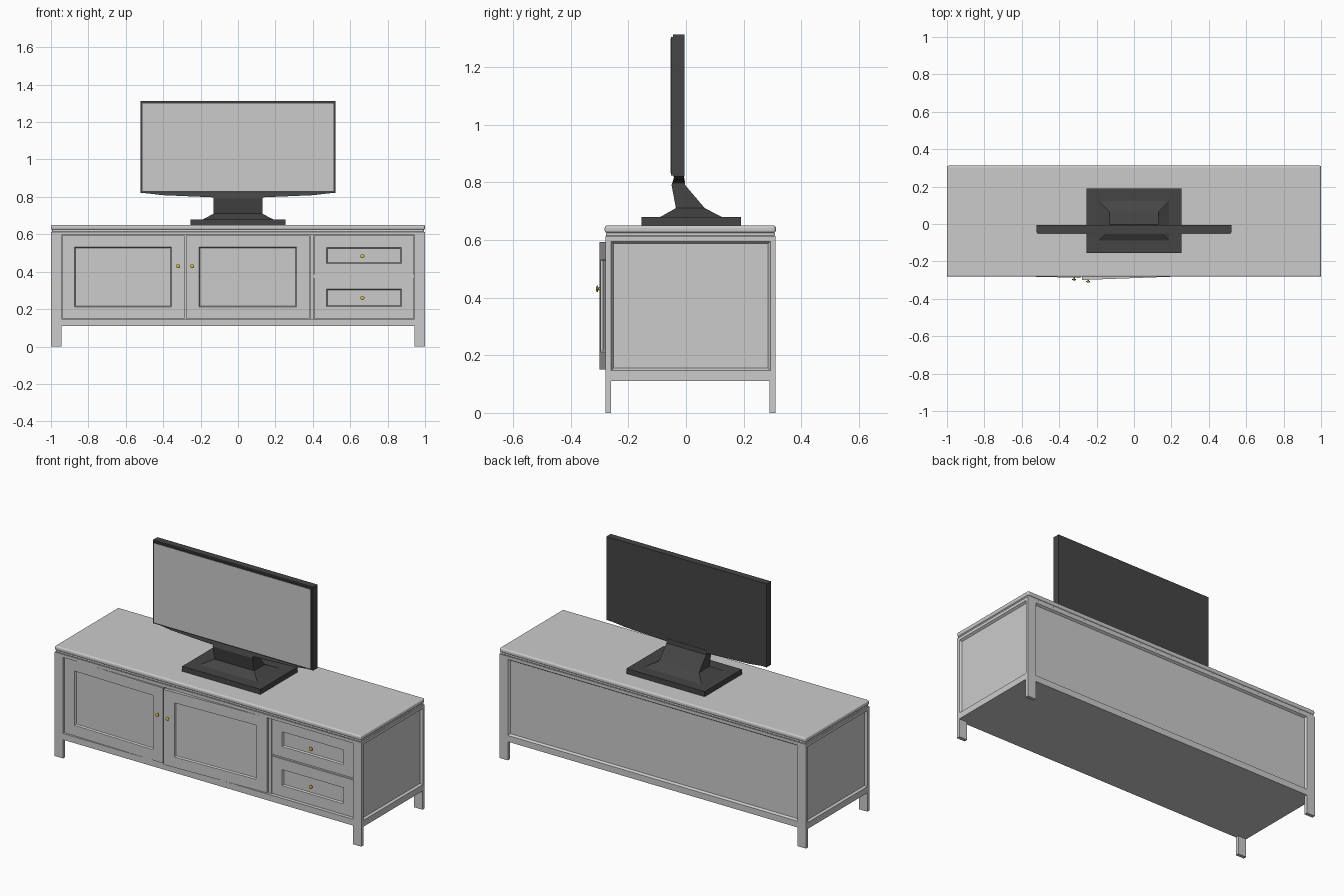
import bpy, bmesh, math
from mathutils import Vector

if "Cube" in bpy.data.objects:
    bpy.data.objects.remove(bpy.data.objects["Cube"])


def material(name, rgb):
    m = bpy.data.materials.new(name)
    m.diffuse_color = (*rgb, 1)
    m.use_nodes = True
    m.node_tree.nodes["Principled BSDF"].inputs["Base Color"].default_value = m.diffuse_color
    return m


DARK = material("dark_plastic", (0.06, 0.06, 0.06))
BRASS = material("brass", (0.75, 0.52, 0.05))


def finish(name, bm, mat=None):
    bmesh.ops.recalc_face_normals(bm, faces=bm.faces)
    me = bpy.data.meshes.new(name)
    bm.to_mesh(me)
    bm.free()
    ob = bpy.data.objects.new(name, me)
    bpy.context.collection.objects.link(ob)
    if mat:
        me.materials.append(mat)
    return ob


def add_box(bm, x0, x1, y0, y1, z0, z1):
    vs = bmesh.ops.create_cube(bm, size=1)["verts"]
    for v in vs:
        v.co = ((x0, x1)[v.co.x > 0], (y0, y1)[v.co.y > 0], (z0, z1)[v.co.z > 0])


def box(name, *dims, mat=None, bevel=0, segments=3):
    bm = bmesh.new()
    add_box(bm, *dims)
    ob = finish(name, bm, mat)
    if bevel:
        mod = ob.modifiers.new("bevel", "BEVEL")
        mod.width, mod.segments = bevel, segments
    return ob


def loft(name, sections, mat):
    # stacked rectangles: half width, y front, y back, z
    bm = bmesh.new()
    rings = [[bm.verts.new(p) for p in ((-w, a, z), (w, a, z), (w, b, z), (-w, b, z))]
             for w, a, b, z in sections]
    for r, s in zip(rings, rings[1:]):
        for i in range(4):
            j = (i + 1) % 4
            bm.faces.new((r[i], r[j], s[j], s[i]))
    bm.faces.new(rings[0])
    bm.faces.new(rings[-1])
    return finish(name, bm, mat)


def recess(bm, direction, lo, hi, depth, bevel):
    # sink a rectangular panel into the face that looks along direction
    bm.normal_update()
    d = Vector(direction)
    face = max((f for f in bm.faces if f.normal.dot(d) > 0.9), key=lambda f: f.calc_area())
    for shrink, sink in ((0, 0), (bevel, depth)):
        axis = [i for i in range(3) if d[i]][0]
        bmesh.ops.inset_individual(bm, faces=[face], thickness=0.005)
        mid = face.calc_center_median()
        for v in face.verts:
            for i in range(3):
                if i != axis:
                    v.co[i] = hi[i] - shrink if v.co[i] > mid[i] else lo[i] + shrink
            v.co[axis] -= d[axis] * sink


# Carcass with sunken sides, back and front opening
bm = bmesh.new()
add_box(bm, -1, 1, -0.28, 0.31, 0.11, 0.613)
lo, hi = (-0.945, -0.26, 0.147), (0.945, 0.293, 0.595)
for d in ((1, 0, 0), (-1, 0, 0), (0, 1, 0)):
    recess(bm, d, lo, hi, 0.012, 0.008)
recess(bm, (0, -1, 0), lo, hi, 0.045, 0)
finish("carcass", bm)

# Top boards
box("top_moulding", -0.995, 0.995, -0.278, 0.308, 0.613, 0.625, bevel=0.004)
box("top_board", -1, 1, -0.282, 0.312, 0.624, 0.65, bevel=0.009)

# Legs
for x in (-1, 0.945):
    for y in (-0.28, 0.29):
        box("leg", x, x + 0.055, y, y + 0.02, 0, 0.115)


def framed_front(name, width, height, stile, rail, thick):
    # stiles, rails and a sunken panel; origin at the lower hinge corner
    bm = bmesh.new()
    add_box(bm, 0, width, 0, thick, 0, height)
    recess(bm, (0, -1, 0), (stile, 0, rail), (width - stile, 0, height - rail), 0.009, 0.005)
    return finish(name, bm)


def knob(name, x, y, z):
    # turned knob: (radius, distance out)
    prof = ((0.004, 0), (0.004, 0.007), (0.011, 0.009), (0.011, 0.012), (0.006, 0.015))
    bm = bmesh.new()
    n = 12
    rings = [[bm.verts.new((x + r * math.cos(2 * math.pi * i / n), y - h,
                            z + r * math.sin(2 * math.pi * i / n))) for i in range(n)]
             for r, h in prof]
    for r, s in zip(rings, rings[1:]):
        for i in range(n):
            bm.faces.new((r[i], r[(i + 1) % n], s[(i + 1) % n], s[i]))
    bm.faces.new(rings[-1])
    finish(name, bm, BRASS)


# Doors, both slightly ajar
left = framed_front("left_door", 0.655, 0.443, 0.068, 0.062, 0.02)
left.location = (-0.942, -0.272, 0.15)
left.rotation_euler.z = -0.024
right = framed_front("right_door", 0.66, 0.443, 0.07, 0.062, 0.02)
for v in right.data.vertices:
    v.co.x -= 0.66
right.location = (0.382, -0.275, 0.15)
right.rotation_euler.z = 0.037
knob("left_door_knob", -0.32, -0.286, 0.43)
knob("right_door_knob", -0.245, -0.297, 0.43)

# Divider between doors and drawers, and rail between drawers
box("divider", 0.384, 0.403, -0.264, -0.23, 0.147, 0.595)
box("drawer_rail", 0.40, 0.945, -0.258, -0.23, 0.366, 0.384)

# Drawers
for name, z0, z1, kz in (("lower", 0.15, 0.37, 0.26), ("upper", 0.38, 0.593, 0.483)):
    d = framed_front(name + "_drawer", 0.535, z1 - z0, 0.067, 0.063, 0.03)
    d.location = (0.406, -0.264, z0)
    knob(name + "_drawer_knob", 0.665, -0.263, kz)

# Television stand: base, flare and leaning neck
box("stand_base", -0.255, 0.255, -0.155, 0.19, 0.649, 0.68, mat=DARK)
loft("stand_neck", ((0.19, -0.09, 0.125, 0.679), (0.13, -0.035, 0.065, 0.71),
                    (0.13, -0.05, -0.003, 0.79), (0.13, -0.042, -0.005, 0.815)), DARK)

# Television body with tapered lower edge, front bezel and screen
loft("television_underside", ((0.14, -0.046, -0.007, 0.798), (0.40, -0.044, -0.007, 0.809),
                              (0.515, -0.04, -0.007, 0.822)), DARK)
box("television_case", -0.522, 0.522, -0.045, -0.005, 0.82, 1.312, mat=DARK)
box("bezel", -0.519, 0.519, -0.052, -0.044, 0.824, 1.304, mat=DARK)
box("screen", -0.511, 0.511, -0.0535, -0.05, 0.831, 1.298)
